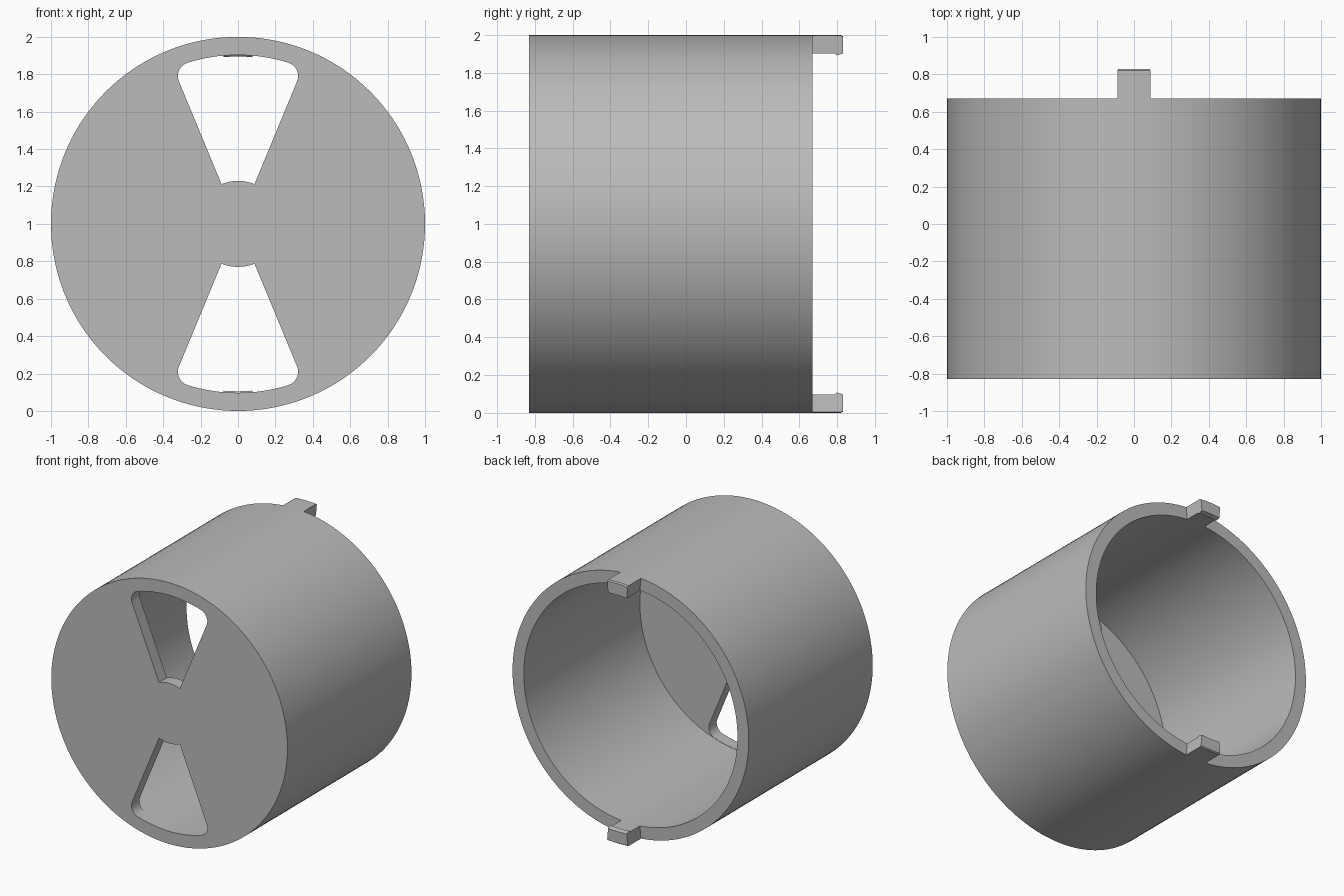
import bpy
import bmesh
from math import sin, cos, asin, pi, radians, sqrt
from mathutils import Vector, Matrix

if "Cube" in bpy.data.objects:
    bpy.data.objects.remove(bpy.data.objects["Cube"], do_unlink=True)

CENTRE = Vector((0, 0, 1))
R_OUT, R_IN = 1.0, 0.905
FRONT, FLOOR, RIM, TIP = -0.83, -0.735, 0.67, 0.83
STEP = radians(2.5)

grey = bpy.data.materials.new("light grey")
grey.use_nodes = True
colour = (0.5, 0.5, 0.5, 1)
grey.diffuse_color = colour
grey.node_tree.nodes["Principled BSDF"].inputs["Base Color"].default_value = colour


def finish(bm, name):
    bmesh.ops.recalc_face_normals(bm, faces=bm.faces)
    mesh = bpy.data.meshes.new(name)
    bm.to_mesh(mesh)
    bm.free()
    mesh.materials.append(grey)
    obj = bpy.data.objects.new(name, mesh)
    bpy.context.collection.objects.link(obj)
    return obj


def select(obj):
    bpy.ops.object.select_all(action="DESELECT")
    obj.select_set(True)
    bpy.context.view_layer.objects.active = obj


def smooth(obj):
    select(obj)
    bpy.ops.object.shade_smooth_by_angle(angle=radians(25))


def lathe(name, profile, start, sweep, closed=False):
    """Sweep a (radius, y) profile about the barrel axis and cap its open ends."""
    bm = bmesh.new()
    verts = [bm.verts.new(CENTRE + Vector((r * sin(start), y, r * cos(start))))
             for r, y in profile]
    pairs = list(zip(verts, verts[1:]))
    if closed:
        pairs.append((verts[-1], verts[0]))
    edges = [bm.edges.new(p) for p in pairs]
    bmesh.ops.spin(bm, geom=verts + edges, cent=CENTRE, axis=(0, 1, 0),
                   angle=sweep, steps=round(sweep / STEP))
    bmesh.ops.remove_doubles(bm, verts=bm.verts, dist=1e-4)
    bmesh.ops.holes_fill(bm, edges=bm.edges, sides=0)
    return finish(bm, name)


def arc(cx, cz, r, a0, a1, n):
    """Points on an arc, angles measured from straight up towards +x."""
    angles = [a0 + (a1 - a0) * i / n for i in range(n + 1)]
    return [(cx + r * sin(a), cz + r * cos(a)) for a in angles]


def window_cutter(name, turn):
    """Wedge between two radii with rounded outer corners."""
    half, r_max, r_min, fillet = radians(22.5), R_IN - 0.002, 0.23, 0.075
    c = r_max - fillet
    tilt = half - asin(fillet / c)
    outer = arc(0, 0, r_max, 0, tilt, 8)[:-1]
    corner = arc(c * sin(tilt), c * cos(tilt), fillet, tilt, half + pi / 2, 10)
    inner = arc(0, 0, r_min, half, 0, 6)
    right = outer + corner + inner
    outline = right + [(-x, z) for x, z in right[-2:0:-1]]
    bm = bmesh.new()
    face = bm.faces.new([bm.verts.new((x, FRONT - 0.1, z)) for x, z in outline])
    ext = bmesh.ops.extrude_face_region(bm, geom=[face])["geom"]
    moved = [g for g in ext if isinstance(g, bmesh.types.BMVert)]
    bmesh.ops.translate(bm, verts=moved, vec=(0, FLOOR - FRONT + 0.2, 0))
    bm.transform(Matrix.Translation(CENTRE) @ Matrix.Rotation(turn, 4, "Y"))
    cutter = finish(bm, name)
    cutter.hide_render = True
    return cutter


# Hollow barrel, closed at the front and open at the back
barrel = lathe("barrel", [(R_IN, FLOOR), (R_IN, RIM), (R_OUT, RIM), (R_OUT, FRONT)],
               0, 2 * pi)

# Two wedge windows through the front plate
for side, turn in (("upper", 0), ("lower", pi)):
    cutter = window_cutter(side + "_window_cutter", turn)
    cut = barrel.modifiers.new(side + "_window", "BOOLEAN")
    cut.object, cut.operation, cut.solver = cutter, "DIFFERENCE", "EXACT"
    select(barrel)
    bpy.ops.object.modifier_apply(modifier=cut.name)
    bpy.data.objects.remove(cutter, do_unlink=True)
smooth(barrel)

# Two snap tabs on the rear rim, each with a small inward catch
tab_profile = [(R_IN, RIM), (R_IN, 0.787), (R_IN - 0.01, 0.797), (R_IN, TIP),
               (R_OUT - 0.007, TIP), (R_OUT, TIP - 0.01), (R_OUT, RIM)]
for side, middle in (("upper", 0), ("lower", pi)):
    smooth(lathe(side + "_snap_tab", tab_profile, middle - 2 * STEP, 4 * STEP, True))
